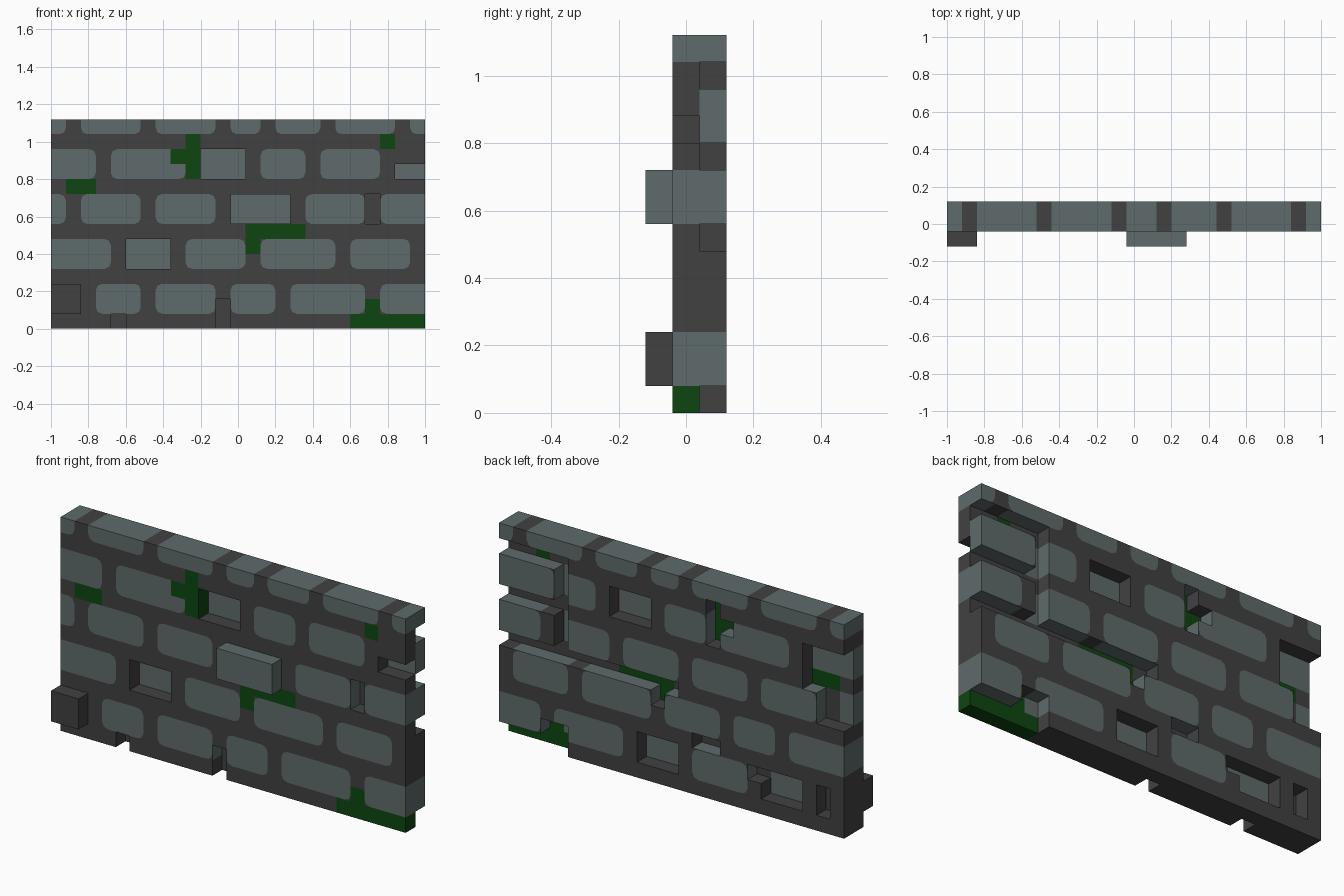
import bpy, bmesh
from mathutils import Vector

cube = bpy.data.objects.get("Cube")
if cube:
    bpy.data.objects.remove(cube, do_unlink=True)

U = 0.08                      # block size
NX, NZ = 25, 14               # wall size in blocks
RAISED, FRONT, BACK = 0, 1, 2  # depth layers, front to back
R = 0.034                     # rounding of the brick corners


def material(name, rgb):
    m = bpy.data.materials.new(name)
    m.use_nodes = True
    m.diffuse_color = (*rgb, 1)
    m.node_tree.nodes["Principled BSDF"].inputs["Base Color"].default_value = (*rgb, 1)
    return m


GREY = material("brick_grey", (0.114, 0.147, 0.145))
DARK = material("mortar_dark", (0.053, 0.053, 0.053))
GREEN = material("moss_green", (0.004, 0.061, 0.005))

# Brick courses: bottom, top, then column ranges
COURSES = [
    (1, 3, [(3, 6), (7, 11), (12, 15), (16, 21), (22, 25)]),
    (4, 6, [(0, 4), (5, 8), (9, 13), (14, 19), (20, 24)]),
    (7, 9, [(0, 1), (2, 6), (7, 11), (12, 16), (17, 21), (22, 25)]),
    (10, 12, [(0, 3), (4, 9), (10, 13), (14, 17), (18, 22)]),
    (13, 14, [(0, 1), (2, 6), (7, 11), (12, 14), (15, 18), (19, 23), (24, 25)]),
]


def region(*boxes):
    """Set of (column, row) blocks from (i0, i1, j0, j1) boxes."""
    return {(i, j) for a, b, c, d in boxes for i in range(a, b) for j in range(c, d)}


# Mossy blocks sit in the front layer, with the back layer broken out behind them
MOSS = region((1, 3, 9, 10), (9, 10, 10, 13), (8, 9, 11, 12), (22, 23, 12, 13),
              (13, 17, 6, 7), (13, 14, 5, 6), (20, 25, 0, 1), (21, 22, 1, 2))
# Blocks missing from each layer
FRONT_GAPS = region((5, 8, 4, 6), (10, 13, 10, 12), (23, 25, 10, 11),
                    (21, 22, 7, 9), (11, 12, 0, 2), (4, 5, 0, 1))
BACK_GAPS = MOSS | region(
    (20, 25, 12, 13), (20, 25, 9, 10), (12, 25, 6, 7),   # open joints at one end
    (20, 21, 7, 9), (20, 21, 10, 12), (20, 22, 1, 2),
    (0, 3, 9, 12), (0, 2, 7, 9),                         # broken edge at the other
    (14, 17, 10, 12), (12, 15, 1, 3), (3, 6, 1, 3),      # missing bricks
    (6, 7, 2, 3), (1, 2, 1, 3), (9, 11, 3, 4))
# Blocks pushed out of the front
RAISED_BRICK = region((12, 16, 7, 9))
RAISED_STONE = region((0, 2, 1, 3))


def brick_at(i, j, k):
    """Bounds of the brick that owns a block, or None for mortar."""
    if k == BACK and 10 <= j < 12 and i >= 20:
        return (21, 25, 10, 12) if i > 20 else None
    for j0, j1, spans in COURSES:
        if j0 <= j < j1:
            for a, b in spans:
                if a <= i < b:
                    return a, b, j0, j1
    return None


# Sort every block into its part
part_of = {}
for i in range(NX):
    for j in range(NZ):
        for k, gaps in ((FRONT, FRONT_GAPS), (BACK, BACK_GAPS)):
            if (i, j) not in gaps:
                mossy = k == FRONT and (i, j) in MOSS
                part_of[i, j, k] = ("moss" if mossy else
                                    "bricks" if brick_at(i, j, k) else "mortar")
for i, j in RAISED_BRICK:
    part_of[i, j, RAISED] = "raised_brick"
for i, j in RAISED_STONE:
    part_of[i, j, RAISED] = "raised_dark_stone"

PARTS = {"mortar": DARK, "bricks": GREY, "moss": GREEN,
         "raised_brick": GREY, "raised_dark_stone": DARK}
meshes = {name: bmesh.new() for name in PARTS}


def add_face(part, points):
    """Add a polygon given in block units (column, layer, row)."""
    bm = meshes[part]
    bm.faces.new([bm.verts.new((p[0] * U - 1, p[1] * U - 0.12, p[2] * U)) for p in points])


def rounded_face(i, j, k, flip):
    """Outer brick face whose brick corners are filled with mortar."""
    a, b, j0, j1 = brick_at(i, j, k)
    y = k + flip
    corners = [Vector((i + dx, y, j + dz)) for dx, dz in ((0, 0), (1, 0), (1, 1), (0, 1))]
    outline, r = [], R / U
    for n, c in enumerate(corners):
        at_x = c.x in (a, b) and c.x not in (0, NX)
        at_z = c.z in (j0, j1) and c.z != NZ
        if not (at_x and at_z):
            outline.append(c)
            continue
        to_prev, to_next = corners[n - 1] - c, corners[(n + 1) % 4] - c
        arc = [c + to_prev * r, c + (to_prev + to_next) * r * 0.293, c + to_next * r]
        outline += arc
        fill = [arc[0], c, arc[2], arc[1]]
        add_face("mortar", fill[::-1] if flip else fill)
    add_face("bricks", outline[::-1] if flip else outline)


# Skin the blocks wherever a side is open
for (i, j, k), part in part_of.items():
    for axis in range(3):
        for side in (0, 1):
            step = [0, 0, 0]
            step[axis] = 2 * side - 1
            if (i + step[0], j + step[2], k + step[1]) in part_of:
                continue
            outer = axis == 1 and (k, side) in ((FRONT, 0), (BACK, 1))
            if part == "bricks" and outer:
                rounded_face(i, j, k, side)
                continue
            u, v = (axis + 1) % 3, (axis + 2) % 3
            quad = []
            for du, dv in ((0, 0), (1, 0), (1, 1), (0, 1)):
                p = [i, k, j]
                p[axis] += side
                p[u] += du
                p[v] += dv
                quad.append(p)
            add_face(part, quad if side else quad[::-1])

# Weld each part, merge flat areas and make the objects
for name, bm in meshes.items():
    bmesh.ops.remove_doubles(bm, verts=bm.verts, dist=0.0005)
    if name != "mortar":
        bmesh.ops.dissolve_limit(bm, angle_limit=0.01, verts=bm.verts, edges=bm.edges)
    mesh = bpy.data.meshes.new(name)
    bm.to_mesh(mesh)
    bm.free()
    mesh.materials.append(PARTS[name])
    bpy.context.collection.objects.link(bpy.data.objects.new(name, mesh))
